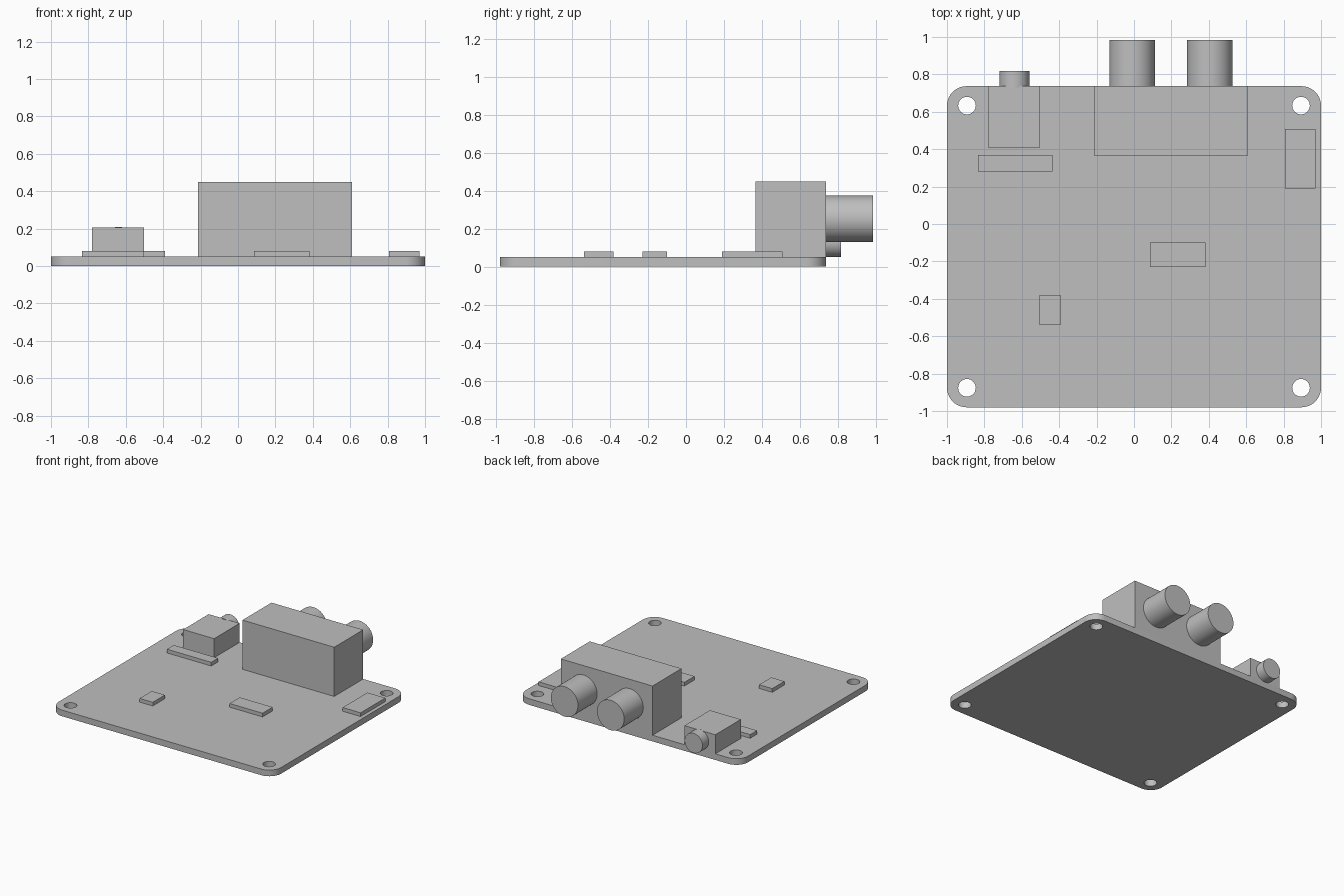
import bpy
import bmesh
from math import cos, sin, pi, radians
from mathutils import Matrix, Vector

default = bpy.data.objects.get("Cube")
if default:
    bpy.data.objects.remove(default, do_unlink=True)

grey = bpy.data.materials.new("plain grey")
grey.use_nodes = True
GREY = (0.52, 0.52, 0.52, 1)
grey.diffuse_color = GREY
grey.node_tree.nodes["Principled BSDF"].inputs["Base Color"].default_value = GREY

BOARD_TOP = 0.05
BACK = 0.737
FRONT = -0.98


def finish(name, bm, smooth=False):
    bmesh.ops.recalc_face_normals(bm, faces=bm.faces)
    mesh = bpy.data.meshes.new(name)
    bm.to_mesh(mesh)
    bm.free()
    mesh.materials.append(grey)
    obj = bpy.data.objects.new(name, mesh)
    bpy.context.collection.objects.link(obj)
    if smooth:
        bpy.ops.object.select_all(action="DESELECT")
        obj.select_set(True)
        bpy.context.view_layer.objects.active = obj
        bpy.ops.object.shade_smooth_by_angle(angle=radians(30))
    return obj


def box(name, x0, x1, y0, y1, top):
    bm = bmesh.new()
    size = Vector((x1 - x0, y1 - y0, top - BOARD_TOP))
    centre = Vector((x0 + x1, y0 + y1, top + BOARD_TOP)) / 2
    bmesh.ops.create_cube(bm, size=1, matrix=Matrix.Translation(centre) @ Matrix.Diagonal(size).to_4x4())
    return finish(name, bm)


def plug(name, x, z, radius, y0, y1):
    bm = bmesh.new()
    place = Matrix.Translation((x, (y0 + y1) / 2, z)) @ Matrix.Rotation(pi / 2, 4, "X")
    bmesh.ops.create_cone(bm, cap_ends=True, segments=48, radius1=radius, radius2=radius,
                          depth=y1 - y0, matrix=place)
    return finish(name, bm, smooth=True)


def arc(cx, cy, radius, start, sweep, steps):
    angles = [start + sweep * i / steps for i in range(steps + 1)]
    return [(cx + radius * cos(a), cy + radius * sin(a), 0) for a in angles]


def add_loop(bm, points):
    verts = [bm.verts.new(p) for p in points]
    return [bm.edges.new((v, verts[i - 1])) for i, v in enumerate(verts)]


# Circuit board: rounded outline with a mounting hole in each corner
bm = bmesh.new()
corner, inset, hole = 0.105, 0.893, 0.047
outline, edges = [], []
for i, (sx, y) in enumerate([(1, BACK), (-1, BACK), (-1, FRONT), (1, FRONT)]):
    sy = 1 if y > 0 else -1
    outline += arc(sx * (1 - corner), y - sy * corner, corner, i * pi / 2, pi / 2, 10)
    edges += add_loop(bm, arc(sx * inset, y - sy * 0.104, hole, 0, 2 * pi, 32)[:-1])
edges += add_loop(bm, outline)
bmesh.ops.triangle_fill(bm, edges=edges, use_beauty=True, normal=(0, 0, 1))
sheet = bmesh.ops.extrude_face_region(bm, geom=bm.faces[:], use_keep_orig=True)
raised = [g for g in sheet["geom"] if isinstance(g, bmesh.types.BMVert)]
bmesh.ops.translate(bm, verts=raised, vec=(0, 0, BOARD_TOP))
finish("circuit_board", bm, smooth=True)

# Large twin connector at the back edge
box("twin_connector_housing", -0.215, 0.61, 0.365, BACK, 0.45)
for side, x in (("right", -0.01), ("left", 0.405)):
    plug(f"{side}_connector_barrel", x, 0.252, 0.122, BACK, 0.983)

# Small round jack at the back edge
box("jack_housing", -0.78, -0.502, 0.41, BACK, 0.205)
plug("jack_barrel", -0.64, 0.13, 0.08, BACK - 0.01, 0.817)

# Low flat chips on the board
box("back_chip", -0.835, -0.437, 0.28, 0.368, 0.08)
box("side_chip", 0.808, 0.97, 0.19, 0.508, 0.08)
box("middle_chip", 0.085, 0.382, -0.23, -0.1, 0.08)
box("front_chip", -0.508, -0.39, -0.538, -0.382, 0.08)
